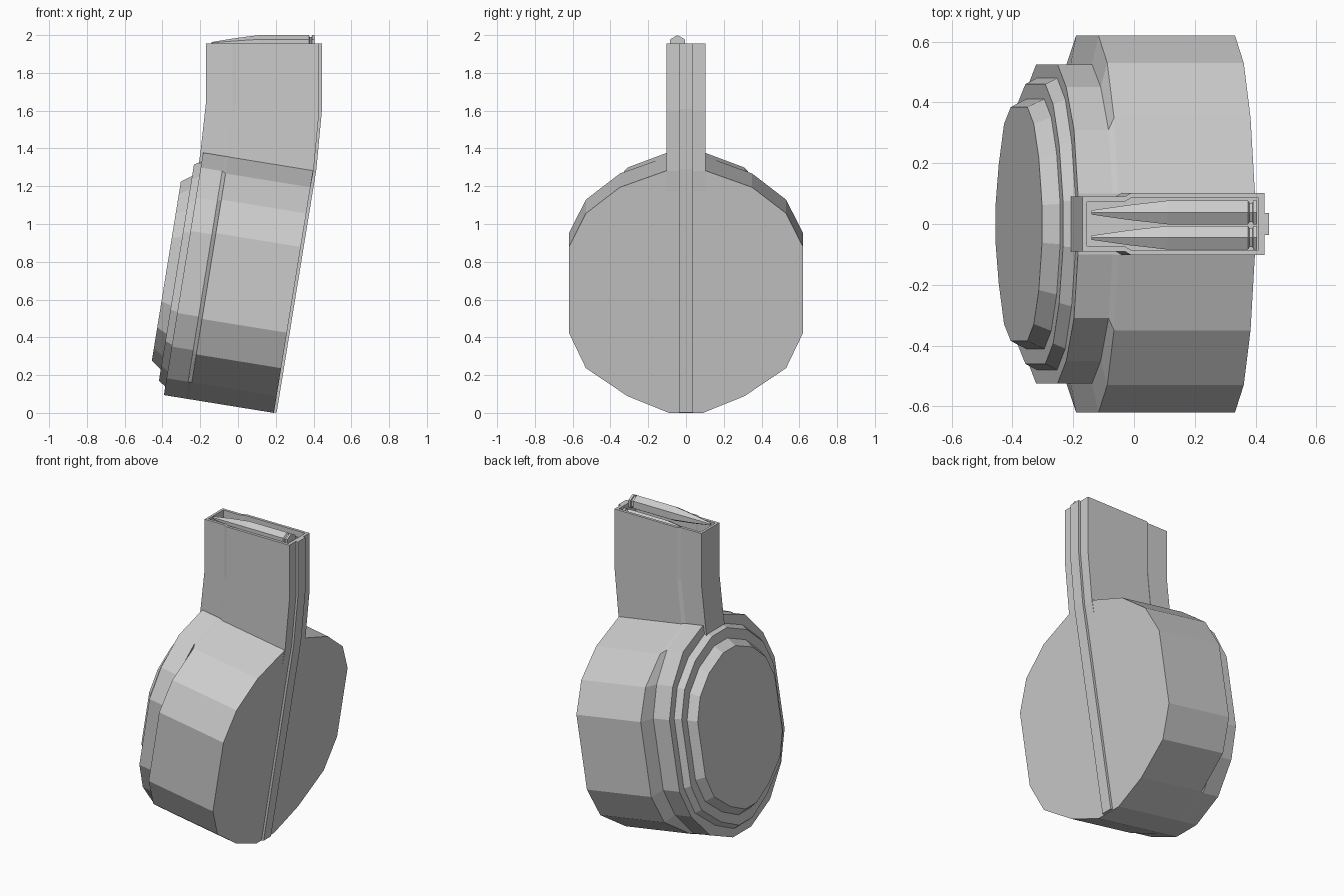
import bpy, bmesh, math
from mathutils import Vector

cube = bpy.data.objects.get("Cube")
if cube:
    bpy.data.objects.remove(cube)

mat = bpy.data.materials.new("plain_grey")
mat.use_nodes = True
GREY = (0.6, 0.6, 0.6, 1)
mat.diffuse_color = GREY
mat.node_tree.nodes["Principled BSDF"].inputs["Base Color"].default_value = GREY


def loft(name, loops):
    """Skin equal-length loops of points and cap both ends."""
    bm = bmesh.new()
    rows = [[bm.verts.new(p) for p in loop] for loop in loops]
    n = len(rows[0])
    for a, b in zip(rows, rows[1:]):
        for i in range(n):
            j = (i + 1) % n
            bm.faces.new((a[i], a[j], b[j], b[i]))
    bm.faces.new(rows[0][::-1])
    bm.faces.new(rows[-1])
    bmesh.ops.recalc_face_normals(bm, faces=bm.faces)
    mesh = bpy.data.meshes.new(name)
    bm.to_mesh(mesh)
    bm.free()
    mesh.materials.append(mat)
    obj = bpy.data.objects.new(name, mesh)
    bpy.context.collection.objects.link(obj)
    return obj


# Tilted drum frame: s runs along the axis towards -x, t runs up the flat face
TILT = math.radians(9.2)
C, S = math.cos(TILT), math.sin(TILT)
HALF = 0.65


def drum_loop(half_profile, s):
    full = half_profile + [(-y, t) for y, t in reversed(half_profile)]
    return [Vector((0.19 - s * C + t * S, y, s * S + t * C)) for y, t in full]


def resized(profile, width, height):
    return [(y * width / 0.62, HALF + (t - HALF) * height / HALF) for y, t in profile]


main = [(0.09, 0), (0.31, 0.09), (0.53, 0.24), (0.62, 0.43),
        (0.62, 0.89), (0.53, 1.07), (0.35, 1.21), (0.10, 1.30)]
ring = [(0.09, 0), (0.30, 0.09), (0.45, 0.26), (0.525, 0.44),
        (0.525, 0.88), (0.45, 1.06), (0.31, 1.22), (0.10, 1.30)]

# Drum body with its narrower ring
loft("drum_body", [drum_loop(main, 0), drum_loop(main, 0.455),
                   drum_loop(ring, 0.475), drum_loop(ring, 0.59)])

# Stepped cover plates, each slightly tapered
for name, s0, s1, base, face in (
        ("outer_cover_step", 0.58, 0.628, (0.485, 0.61), (0.46, 0.58)),
        ("inner_cover_step", 0.62, 0.682, (0.415, 0.525), (0.385, 0.48))):
    loft(name, [drum_loop(resized(main, *base), s0),
                drum_loop(resized(main, *face), s1)])


# Feed neck: curved tower with a stepped side and an open pocket
def neck_loop(xl, zl, xr, zr, wall=0.0):
    xm = xl + 0.14 - wall
    half = [(xl, 0.09 - wall), (xm, 0.09 - wall),
            (xm + 0.02, 0.102 - wall), (xr, 0.102 - wall)]
    full = [(x, -y) for x, y in half] + [(x, y) for x, y in reversed(half)]
    return [Vector((x, y, zl + (zr - zl) * (x - xl) / (xr - xl))) for x, y in full]


loft("feed_neck", [neck_loop(-0.225, 1.21, 0.37, 1.12),
                   neck_loop(-0.20, 1.37, 0.40, 1.28),
                   neck_loop(-0.17, 1.64, 0.43, 1.60),
                   neck_loop(-0.17, 1.955, 0.43, 1.955),
                   neck_loop(-0.154, 1.955, 0.41, 1.955, 0.017),
                   neck_loop(-0.154, 1.82, 0.41, 1.82, 0.017)])

# Raised spine down the flat face and the neck
spine = [(0.19, 0.003), (0.40, 1.29), (0.43, 1.61), (0.43, 1.955)]
loft("rear_spine", [[(x - 0.02, -0.037, z), (x + 0.015, -0.037, z),
                     (x + 0.015, 0.037, z), (x - 0.02, 0.037, z)] for x, z in spine])


# Pointed six-sided rounds in the pocket
def round_part(name, y, z):
    sections = [(-0.14, 0.008), (-0.02, 0.028), (0.11, 0.045),
                (0.375, 0.045), (0.38, 0.036), (0.39, 0.036),
                (0.392, 0.045), (0.405, 0.045)]
    angles = [math.radians(30 + 60 * k) for k in range(6)]
    loft(name, [[(x, y + r * math.cos(a), z + r * math.sin(a)) for a in angles]
                for x, r in sections])


round_part("upper_round", -0.045, 1.955)
round_part("lower_round", 0.038, 1.90)
